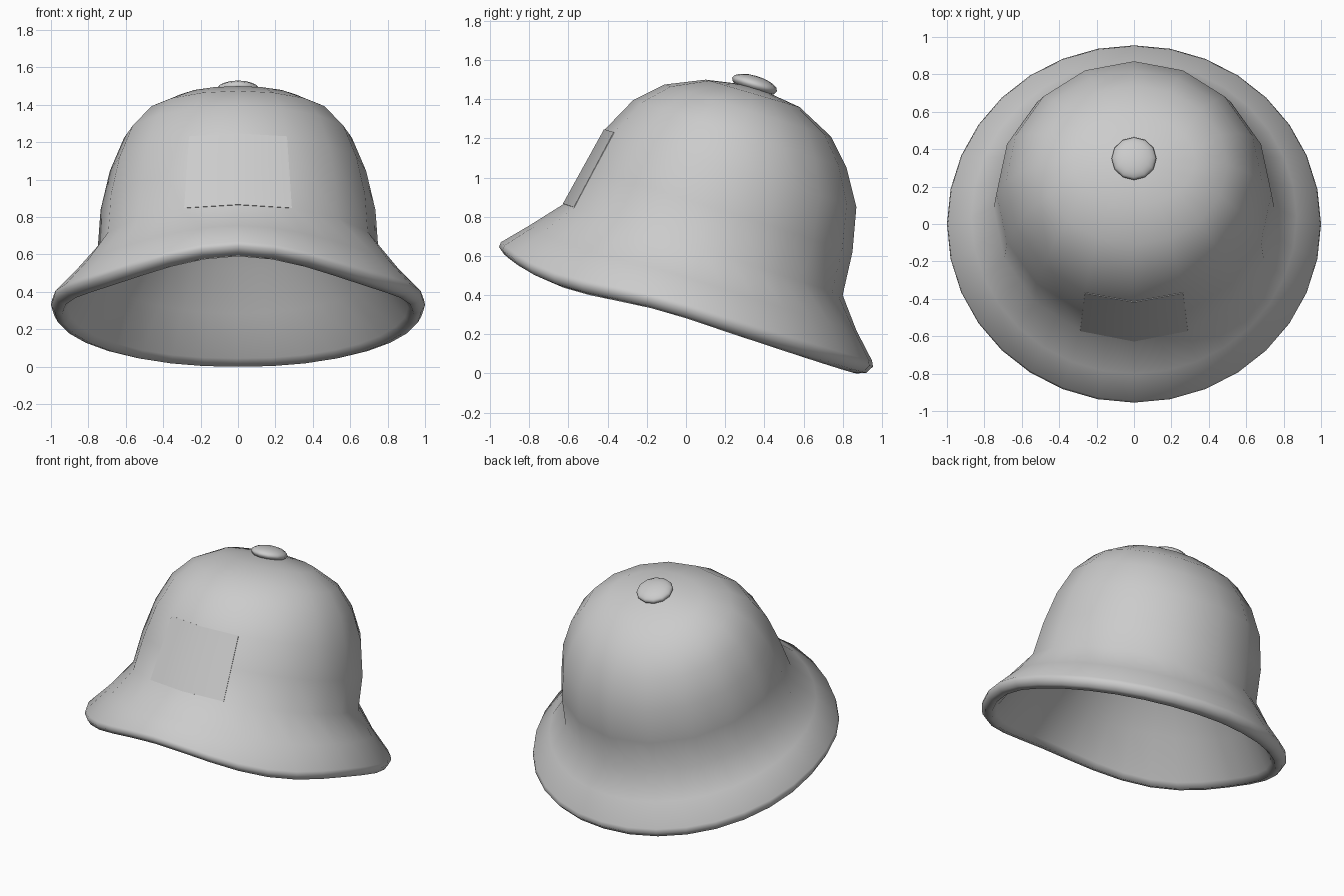
import bpy, bmesh, math

if "Cube" in bpy.data.objects:
    bpy.data.objects.remove(bpy.data.objects["Cube"])

grey = bpy.data.materials.new("plain grey")
grey.diffuse_color = (0.6, 0.6, 0.6, 1)
grey.use_nodes = True
grey.node_tree.nodes["Principled BSDF"].inputs["Base Color"].default_value = grey.diffuse_color
SEG = 32


def finish(name, bm, angle=40):
    bmesh.ops.recalc_face_normals(bm, faces=bm.faces[:])
    me = bpy.data.meshes.new(name)
    bm.to_mesh(me)
    bm.free()
    ob = bpy.data.objects.new(name, me)
    bpy.context.collection.objects.link(ob)
    me.materials.append(grey)
    for o in bpy.context.selected_objects:
        o.select_set(False)
    ob.select_set(True)
    bpy.context.view_layer.objects.active = ob
    bpy.ops.object.shade_smooth_by_angle(angle=math.radians(angle))
    return ob


def ring(bm, yf, zf, yb, zb, w, droop=0.0, coarse=False):
    """Tilted oval ring through a front point, a back point and a half width."""
    pts = []
    for i in range(SEG):
        a = 2 * math.pi * i / SEG
        s, c = math.sin(a), math.cos(a)
        sag = droop * (0.2 * abs(s) + (math.sin(2 * a) ** 2 if c > 0 else 0))
        t = (1 - c) / 2
        pts.append([w * s, yf + (yb - yf) * t, zf + (zb - zf) * t - sag])
    if coarse:  # sixteen-sided crown
        for i in range(1, SEG, 2):
            p, q = pts[i - 1], pts[(i + 1) % SEG]
            pts[i] = [(u + v) / 2 for u, v in zip(p, q)]
    return [bm.verts.new(p) for p in pts]


# Hat shell: outer crown, flared brim, rolled lip, then the tapering hollow
bm = bmesh.new()
outer = [(0.10, 1.50, 0.58, 1.36, 0.33), (-0.11, 1.475, 0.74, 1.21, 0.50),
         (-0.27, 1.395, 0.82, 1.05, 0.61), (-0.415, 1.245, 0.87, 0.85, 0.685),
         (-0.52, 1.055, 0.85, 0.62, 0.735), (-0.625, 0.865, 0.80, 0.40, 0.75)]
brim = [(-0.80, 0.755, 0.87, 0.22, 0.87), (-0.945, 0.67, 0.95, 0.065, 0.995),
        (-0.955, 0.645, 0.955, 0.035, 1.0), (-0.93, 0.61, 0.92, 0.003, 0.98),
        (-0.88, 0.59, 0.87, 0.0, 0.94), (-0.85, 0.62, 0.84, 0.045, 0.91)]
rings = [ring(bm, *r, coarse=True) for r in outer]
rings += [ring(bm, *r, droop=0.058 if i else 0.03) for i, r in enumerate(brim)]
for h, r in ((0.2, 0.76), (0.4, 0.61), (0.58, 0.45), (0.74, 0.27)):
    cy, cz = 0.29 * h, 0.333 + 0.957 * h
    rings.append(ring(bm, cy - 0.93 * r, cz + 0.316 * r,
                      cy + 0.93 * r, cz - 0.316 * r, r))
for a, b in zip(rings, rings[1:]):
    for i in range(SEG):
        j = (i + 1) % SEG
        bm.faces.new((a[i], a[j], b[j], b[i]))
for r, tip in ((rings[0], (0, 0.34, 1.47)), (rings[-1], (0, 0.24, 1.14))):
    v = bm.verts.new(tip)
    for i in range(SEG):
        bm.faces.new((r[i], r[(i + 1) % SEG], v))
finish("hat_shell", bm, 75)

# Thin front plate lying on the two centre facets of the crown
bm = bmesh.new()
layers = []
for depth in (-0.004, 0.02):
    rows = []
    for half, y, z, bow, rise in ((0.288, -0.625, 0.865, 0.056, 0.018),
                                  (0.262, -0.415, 1.245, 0.049, 0.015)):
        rows.append([bm.verts.new((half * u, y + bow * abs(u) + depth * 0.88,
                                   z - rise * abs(u) - depth * 0.48))
                     for u in (-1, 0, 1)])
    layers.append(rows)
for rows in layers:
    for k in range(2):
        bm.faces.new((rows[0][k], rows[0][k + 1], rows[1][k + 1], rows[1][k]))
(f0, f1), (b0, b1) = layers
rim_f = f0 + f1[::-1]
rim_b = b0 + b1[::-1]
for k in range(len(rim_f)):
    n = (k + 1) % len(rim_f)
    bm.faces.new((rim_f[k], rim_f[n], rim_b[n], rim_b[k]))
finish("front_plate", bm)

# Button on the crown
bm = bmesh.new()
bmesh.ops.create_uvsphere(bm, u_segments=12, v_segments=8, radius=1)
button = finish("top_button", bm, 60)
button.scale = (0.12, 0.12, 0.045)
button.location = (0, 0.35, 1.475)
button.rotation_euler = (math.radians(-17), 0, 0)
